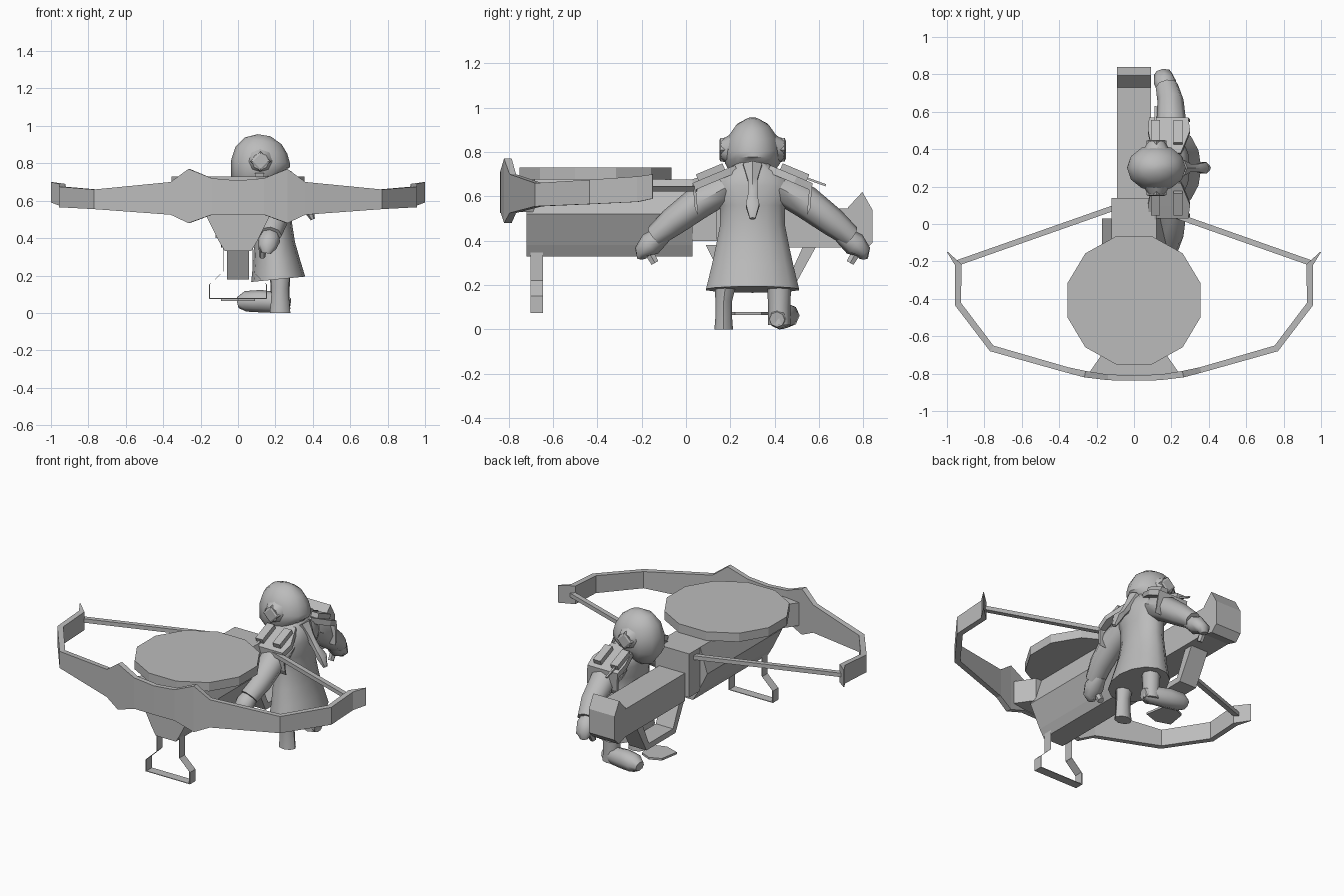
import bpy, bmesh, math
from mathutils import Vector as V

if "Cube" in bpy.data.objects:
    bpy.data.objects.remove(bpy.data.objects["Cube"])

GREY = bpy.data.materials.new("plain_grey")
GREY.diffuse_color = (0.5, 0.5, 0.5, 1)
GREY.use_nodes = True
GREY.node_tree.nodes["Principled BSDF"].inputs["Base Color"].default_value = GREY.diffuse_color


def finish(name, bm, smooth=False):
    bmesh.ops.recalc_face_normals(bm, faces=bm.faces)
    me = bpy.data.meshes.new(name)
    bm.to_mesh(me)
    bm.free()
    me.materials.append(GREY)
    ob = bpy.data.objects.new(name, me)
    bpy.context.collection.objects.link(ob)
    if smooth:
        bpy.ops.object.select_all(action='DESELECT')
        ob.select_set(True)
        bpy.context.view_layer.objects.active = ob
        bpy.ops.object.shade_smooth_by_angle(angle=math.radians(50))
    return ob


def skin(name, rings, smooth=False):
    """Closed solid through equal-sized rings of points."""
    bm = bmesh.new()
    rows = [[bm.verts.new(p) for p in r] for r in rings]
    n = len(rows[0])
    for a, b in zip(rows, rows[1:]):
        for i in range(n):
            j = (i + 1) % n
            bm.faces.new((a[i], a[j], b[j], b[i]))
    bm.faces.new(rows[0])
    bm.faces.new(rows[-1])
    return finish(name, bm, smooth)


def prism_y(name, pts, y0, y1):
    return skin(name, [[(x, y, z) for x, z in pts] for y in (y0, y1)])


def prism_x(name, pts, x0, x1):
    return skin(name, [[(x, y, z) for y, z in pts] for x in (x0, x1)])


def prism_z(name, pts, z0, z1):
    return skin(name, [[(x, y, z) for x, y in pts] for z in (z0, z1)])


def tube(name, pts, sides=10, ref=(1, 0, 0), smooth=True, twist=0):
    """Loft of ellipses; each point is x, y, z, radius along ref, other radius."""
    rings = []
    for i, p in enumerate(pts):
        t = (V(pts[min(i + 1, len(pts) - 1)][:3]) - V(pts[max(i - 1, 0)][:3])).normalized()
        u = V(ref)
        u = (u - t * u.dot(t)).normalized()
        v = t.cross(u)
        ring = []
        for k in range(sides):
            a = 2 * math.pi * k / sides + twist
            ring.append(V(p[:3]) + u * p[3] * math.cos(a) + v * p[4] * math.sin(a))
        rings.append(ring)
    return skin(name, rings, smooth)


def bar(name, a, b, w, h):
    r = math.sqrt(2)
    return tube(name, [(*a, w / r, h / r), (*b, w / r, h / r)], 4, (0, 0, 1), False, math.pi / 4)


# ---- crossbow body, block and stock
prism_y("bow_body", [(-.12, .675), (.12, .675), (.17, .52), (.1, .38), (.07, .33),
                     (-.07, .33), (-.1, .38), (-.17, .52)], -.72, .03)
prism_y("rear_block", [(-.12, .675), (.12, .675), (.12, .4), (-.12, .4)], .03, .14)
prism_y("stock", [(-.09, .545), (.09, .545), (.09, .37), (-.09, .37)], .14, .75)
prism_x("butt", [(.73, .55), (.795, .62), (.84, .54), (.84, .39), (.8, .35), (.73, .37)], -.09, .09)
prism_z("bow_bracket", [(-.25, -.81), (.25, -.81), (.16, -.68), (-.16, -.68)], .53, .675)

# ---- twelve-sided drum on top
ring = [(.368 * math.cos(math.radians(15 + 30 * k)),
         -.408 + .355 * math.sin(math.radians(15 + 30 * k))) for k in range(12)]
prism_z("drum", ring, .675, .73)

# ---- bow limbs: x, y, top, bottom, thickness
half = [(0, -.838, .708, .525, .03), (.14, -.835, .72, .525, .03), (.265, -.82, .77, .48, .035),
        (.36, -.795, .70, .525, .03), (.77, -.68, .66, .555, .035), (.957, -.435, .675, .565, .035),
        (.957, -.22, .69, .575, .035), (1, -.15, .70, .59, .004)]
full = [(-x, y, t, b, w) for x, y, t, b, w in reversed(half[1:])] + half
rings = []
for i, (x, y, t, b, w) in enumerate(full):
    p, q = full[max(i - 1, 0)], full[min(i + 1, len(full) - 1)]
    d = V((q[0] - p[0], q[1] - p[1])).normalized()
    ix, iy = x - d.y * w, y + d.x * w
    rings.append([(x, y, t), (x, y, b), (ix, iy, b), (ix, iy, t)])
skin("bow_limbs", rings)
for s, side in ((-1, "left"), (1, "right")):
    bar(side + "_string", (.95 * s, -.21, .635), (.11 * s, .085, .635), .025, .03)

# ---- front stirrup: thin bent strip
path = [(-.08, .37), (-.08, .22), (-.155, .15), (-.155, .075),
        (.155, .075), (.155, .15), (.08, .22), (.08, .37)]
skin("stirrup", [[(x, -.7, z), (x, -.645, z), (x * .96, -.645, z + .004), (x * .96, -.7, z + .004)]
                 for x, z in path])

# ---- trigger frame, rod and pedal beneath the stock
outer = [(.09, .38), (.19, .18), (.48, .18), (.59, .38)]
inner = [(.14, .38), (.215, .215), (.455, .215), (.53, .38)]
skin("trigger_frame", [[(-.06, a, b), (.06, a, b), (.06, c, d), (-.06, c, d)]
                       for (a, b), (c, d) in zip(outer, inner)])
bar("pedal_rod", (0, .25, .07), (0, .25, .2), .015, .015)
prism_z("pedal", [(-.09, .22), (0, .19), (.09, .22), (.07, .34), (0, .37), (-.07, .34)], .065, .078)

# ---- standing figure, looking towards -x
CY = .3
tube("robe", [(.215, CY, .18, .145, .215), (.205, CY, .28, .125, .19), (.195, CY, .37, .11, .17),
              (.19, CY, .47, .1, .15), (.19, CY, .56, .1, .15), (.19, CY, .64, .11, .19),
              (.18, CY, .69, .1, .16), (.16, CY, .74, .08, .07)], 14)
tube("hooded_head", [(.17, CY, .66, .07, .05), (.14, CY, .70, .13, .09), (.12, CY, .75, .16, .125),
                     (.12, CY, .81, .157, .125), (.125, CY, .87, .14, .11),
                     (.135, CY, .92, .1, .075), (.14, CY, .95, .035, .025)], 12)
tube("hair_tail", [(.25, CY, .74, .04, .05), (.29, CY, .67, .03, .025), (.34, CY, .6, .02, .025),
                   (.375, CY, .56, .03, .035), (.40, CY, .5, .012, .015)], 6)

for s, side in ((-1, "near"), (1, "far")):
    def Y(d): return CY + s * d
    # sleeve, hand and thumb
    tube(side + "_sleeve", [(.19, Y(.13), .635, .085, .07), (.2, Y(.24), .575, .08, .075),
                            (.195, Y(.36), .485, .07, .065), (.175, Y(.44), .42, .06, .05)], 8)
    tube(side + "_hand", [(.175, Y(.4), .43, .045, .04), (.165, Y(.46), .385, .06, .055),
                          (.155, Y(.5), .35, .05, .035), (.15, Y(.5), .32, .025, .02)], 8)
    tube(side + "_thumb", [(.13, Y(.48), .37, .02, .025), (.13, Y(.44), .3, .018, .02)], 6)
    # shoulder cape panel
    skin(side + "_shoulder_cape", [
        [(x0, Y(d), z), (x1, Y(d), z), (x1, Y(d - .015), z - .03), (x0, Y(d - .015), z - .03)]
        for d, z, x0, x1 in ((.08, .74, .1, .25), (.2, .69, .075, .3),
                             (.27, .66, .08, .29), (.26, .545, .09, .3))])
    # shoulder straps and small spike
    for n, x in (("front", .115), ("back", .235)):
        bar(side + "_" + n + "_strap", (x, Y(.13), .735), (x, Y(.25), .685), .03, .05)
    bar(side + "_spike", (.115, Y(.22), .69), (.115, Y(.33), .65), .01, .012)
    # diamond ear stud and its pad
    tube(side + "_ear_pad", [(.12, Y(.1), .81, .07, .07), (.12, Y(.14), .81, .045, .045)], 8)
    skin(side + "_ear_stud", [[(.12 + dx * r, Y(d), .81 + dz * r) for dx, dz in
                               ((1, 0), (0, 1), (-1, 0), (0, -1))]
                              for d, r in ((.12, .055), (.145, .053), (.15, .04))])

# ---- legs: slim near foot, large far boot
tube("near_leg", [(.225, .17, 0, .055, .042), (.225, .17, .05, .05, .038),
                  (.225, .17, .13, .045, .038), (.225, .18, .22, .055, .05)], 8)
tube("far_leg", [(.225, .42, .02, .055, .05), (.225, .42, .1, .05, .05),
                 (.225, .42, .22, .055, .055)], 8)
tube("far_boot", [(.275, .41, .045, .035, .035), (.22, .42, .055, .05, .055),
                  (.12, .44, .063, .06, .06), (.04, .455, .062, .058, .055),
                  (.0, .46, .055, .035, .03)], 8, (0, 1, 0))
